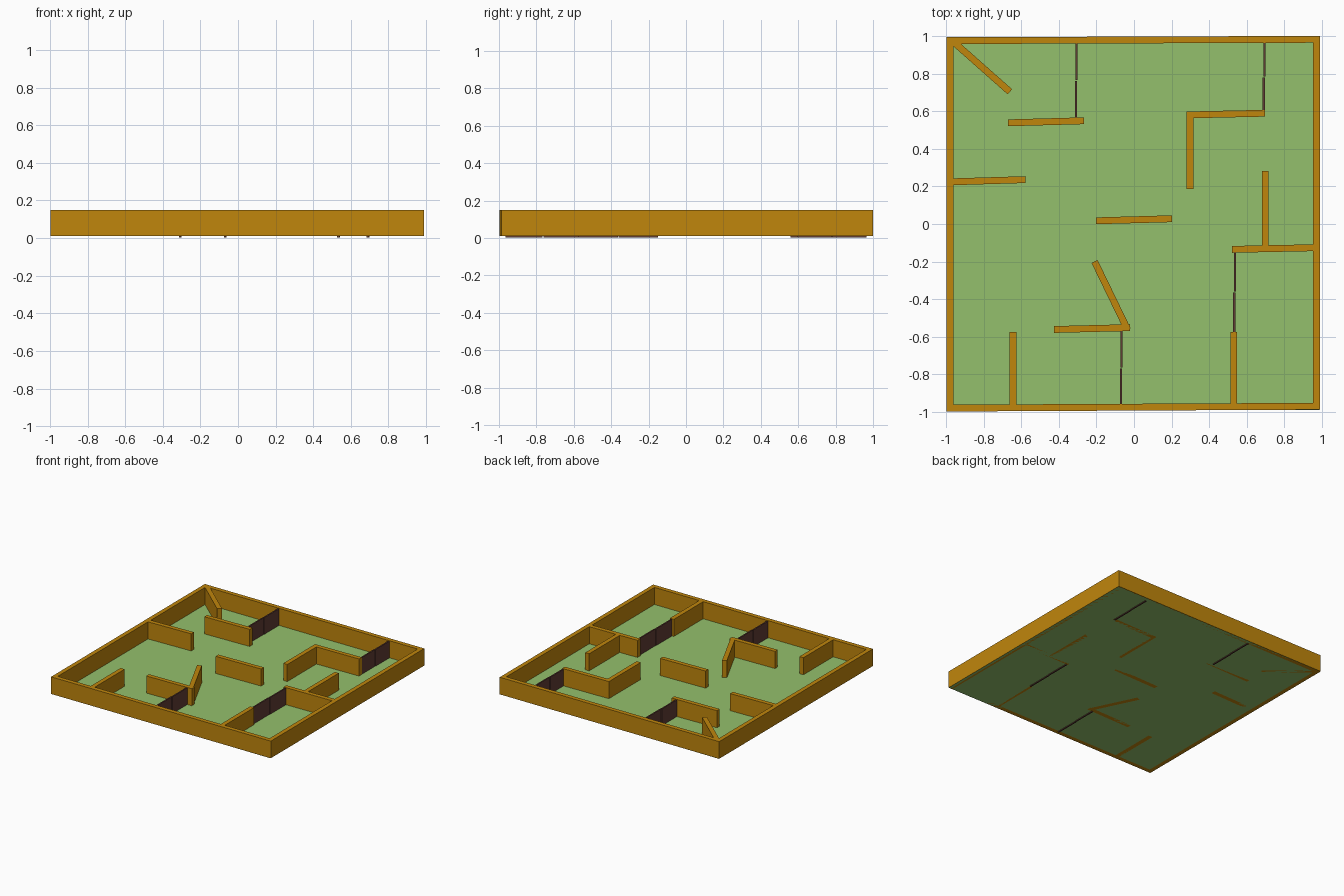
import bpy, math
from mathutils import Vector

if "Cube" in bpy.data.objects:
    bpy.data.objects.remove(bpy.data.objects["Cube"])


def material(name, rgb):
    m = bpy.data.materials.new(name)
    lin = [((c / 255 + 0.055) / 1.055) ** 2.4 for c in rgb]
    m.diffuse_color = (*lin, 1)
    m.use_nodes = True
    m.node_tree.nodes["Principled BSDF"].inputs["Base Color"].default_value = m.diffuse_color
    return m


ochre = material("ochre wall", (192, 134, 12))
green = material("grass green", (148, 192, 108))
brown = material("dark brown", (96, 60, 52))

FLOOR_Z, WALL_TOP, THICK = 0.01, 0.15, 0.036


def slab(name, a, b, thick, z0, z1, mat):
    """Upright box running along the line from a to b."""
    a, b = Vector(a), Vector(b)
    d, mid = b - a, (a + b) / 2
    bpy.ops.mesh.primitive_cube_add(size=1, location=(mid.x, mid.y, (z0 + z1) / 2))
    o = bpy.context.object
    o.name = name
    o.scale = (d.length, thick, z1 - z0)
    o.rotation_euler.z = math.atan2(d.y, d.x)
    o.data.materials.append(mat)


# Floor sheet
bpy.ops.mesh.primitive_plane_add(size=1, location=(-0.004, 0.003, FLOOR_Z))
floor = bpy.context.object
floor.name = "floor"
floor.scale = (1.98, 1.984, 1)
floor.data.materials.append(green)

# Outer walls
outer = {
    "outer_wall_left": ((-0.978, -0.995), (-0.978, 0.994)),
    "outer_wall_right": ((0.97, -0.985), (0.97, 0.998)),
    "outer_wall_back": ((-0.996, 0.975), (0.988, 0.982)),
    "outer_wall_front": ((-0.996, -0.979), (0.988, -0.969)),
}
# Inner walls
inner = [
    ((-0.965, 0.973), (-0.66, 0.703)),
    ((-0.67, 0.538), (-0.266, 0.549)),
    ((-0.98, 0.224), (-0.577, 0.236)),
    ((-0.202, 0.017), (0.202, 0.028)),
    ((0.298, 0.186), (0.298, 0.598)),
    ((0.282, 0.58), (0.697, 0.589)),
    ((0.698, -0.13), (0.698, 0.282)),
    ((0.521, -0.135), (0.965, -0.126)),
    ((0.53, -0.97), (0.53, -0.574)),
    ((-0.644, -0.97), (-0.644, -0.574)),
    ((-0.426, -0.561), (-0.021, -0.551)),
    ((-0.21, -0.199), (-0.034, -0.562)),
]
for name, (a, b) in outer.items():
    slab(name, a, b, THICK, FLOOR_Z, WALL_TOP, ochre)
for a, b in inner:
    slab("inner_wall", a, b, THICK, FLOOR_Z, WALL_TOP, ochre)

# Double doors: two thin leaves each, with a slim seam between them
for x, y0, y1 in [(-0.308, 0.56, 0.965), (0.69, 0.597, 0.965),
                  (0.533, -0.574, -0.15), (-0.069, -0.965, -0.565)]:
    mid = (y0 + y1) / 2
    slab("door_leaf_front", (x, y0), (x, mid - 0.002), 0.011, 0.004, 0.147, brown)
    slab("door_leaf_back", (x + 0.003, mid + 0.002), (x + 0.003, y1), 0.011, 0.004, 0.147, brown)
